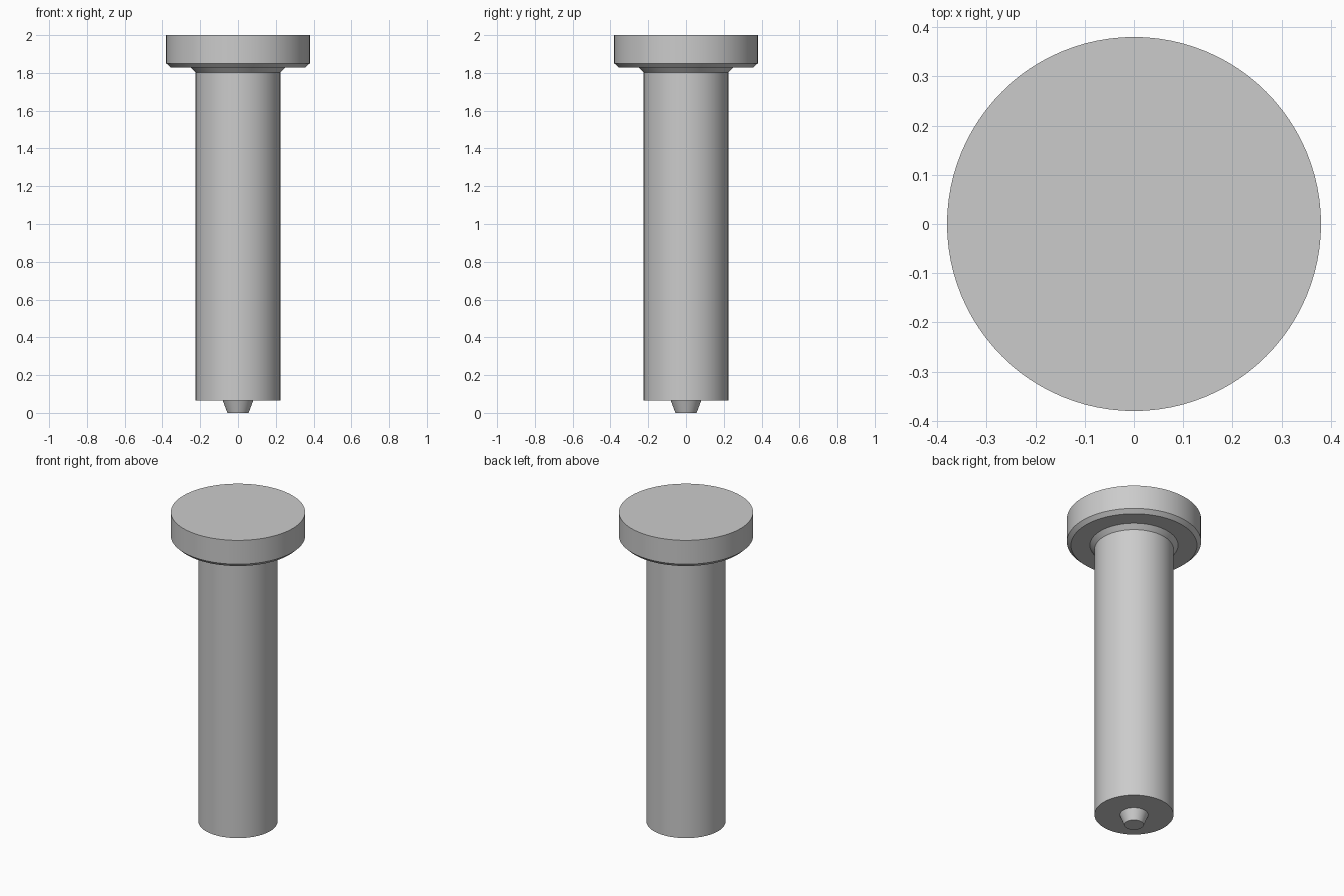
import bpy, bmesh, math

if "Cube" in bpy.data.objects:
    bpy.data.objects.remove(bpy.data.objects["Cube"])

SEGMENTS = 96

# One plain grey material
grey = bpy.data.materials.new("plain_grey")
grey.diffuse_color = (0.6, 0.6, 0.6, 1)
grey.use_nodes = True
grey.node_tree.nodes["Principled BSDF"].inputs["Base Color"].default_value = grey.diffuse_color


def lathe(name, profile):
    """Revolve (radius, z) points round z, closing both ends with flat caps."""
    bm = bmesh.new()
    rings = []
    for r, z in profile:
        rings.append([bm.verts.new((r * math.cos(2 * math.pi * i / SEGMENTS),
                                    r * math.sin(2 * math.pi * i / SEGMENTS), z))
                      for i in range(SEGMENTS)])
    for low, high in zip(rings, rings[1:]):
        for i in range(SEGMENTS):
            j = (i + 1) % SEGMENTS
            bm.faces.new((low[i], low[j], high[j], high[i]))
    bm.faces.new(rings[0][::-1])
    bm.faces.new(rings[-1])
    bmesh.ops.recalc_face_normals(bm, faces=bm.faces)
    mesh = bpy.data.meshes.new(name)
    bm.to_mesh(mesh)
    bm.free()
    mesh.materials.append(grey)
    obj = bpy.data.objects.new(name, mesh)
    bpy.context.collection.objects.link(obj)
    bpy.ops.object.select_all(action='DESELECT')
    obj.select_set(True)
    bpy.context.view_layer.objects.active = obj
    bpy.ops.object.shade_smooth_by_angle(angle=math.radians(30))
    return obj


# Headed pin in one skin: tip, shaft, flared neck, chamfered head
lathe("headed_pin", [
    (0.056, 0.0), (0.081, 0.066),        # tapered tip
    (0.224, 0.066), (0.224, 1.802),      # shaft
    (0.25, 1.829),                       # flared neck
    (0.357, 1.829), (0.38, 1.851),       # head underside and chamfer
    (0.38, 2.0),                         # head rim and flat top
])
